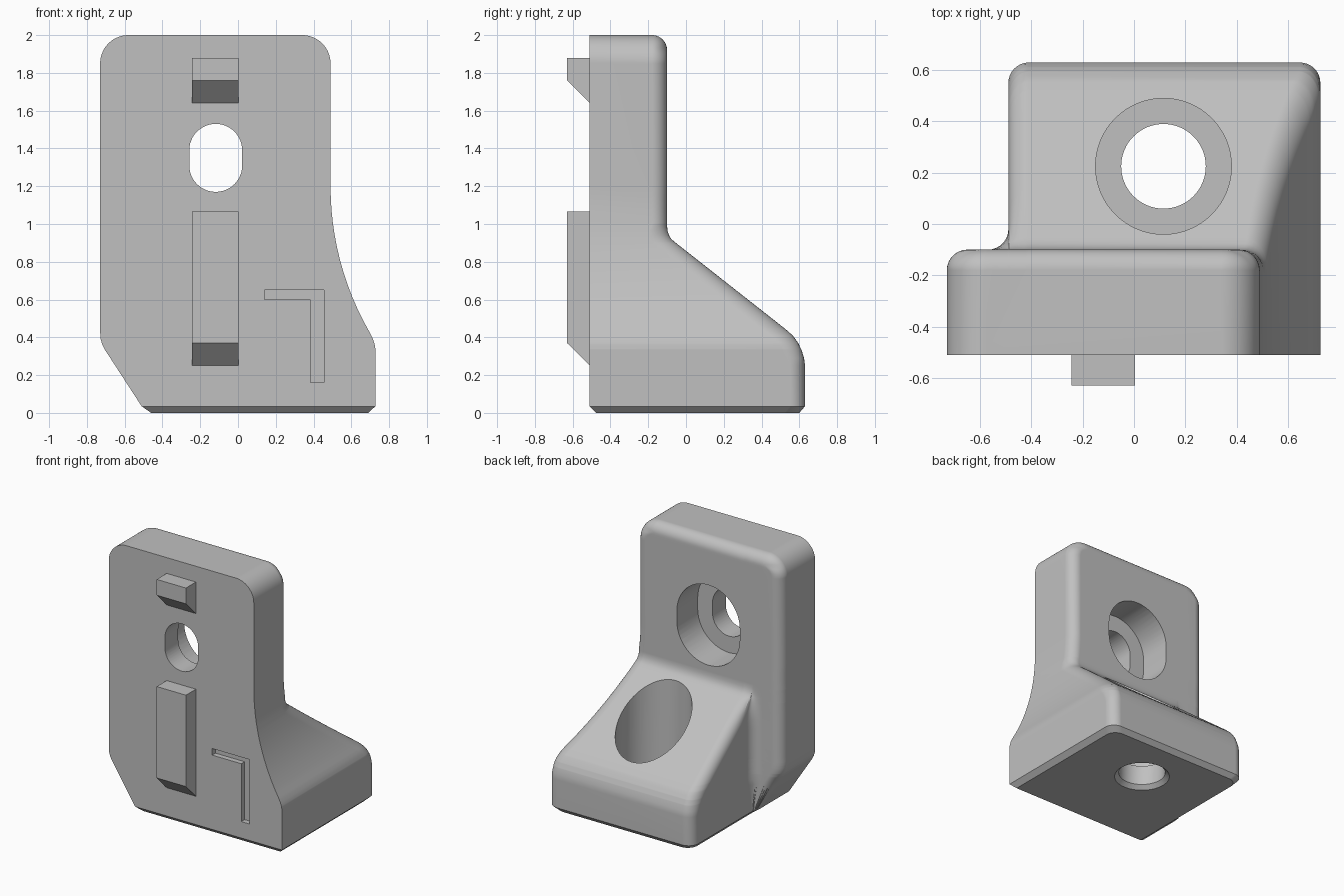
import bpy, bmesh
from math import sin, cos, pi, sqrt, radians
from mathutils import Vector

cube = bpy.data.objects.get("Cube")
if cube:
    bpy.data.objects.remove(cube, do_unlink=True)

grey = bpy.data.materials.new("plain grey")
grey.use_nodes = True
grey.diffuse_color = (0.53, 0.53, 0.53, 1)
grey.node_tree.nodes["Principled BSDF"].inputs["Base Color"].default_value = (0.53, 0.53, 0.53, 1)


def loft(name, rings):
    """Skin closed rings of equal point count and cap both ends."""
    bm = bmesh.new()
    rows = [[bm.verts.new(p) for p in ring] for ring in rings]
    n = len(rows[0])
    for low, high in zip(rows, rows[1:]):
        for i in range(n):
            j = (i + 1) % n
            bm.faces.new((low[i], low[j], high[j], high[i]))
    bm.faces.new(rows[0][::-1])
    bm.faces.new(rows[-1])
    bmesh.ops.remove_doubles(bm, verts=bm.verts[:], dist=0.0005)
    bmesh.ops.triangulate(bm, faces=[f for f in bm.faces if len(f.verts) == 4])
    bmesh.ops.recalc_face_normals(bm, faces=bm.faces[:])
    mesh = bpy.data.meshes.new(name)
    bm.to_mesh(mesh)
    bm.free()
    mesh.materials.append(grey)
    obj = bpy.data.objects.new(name, mesh)
    bpy.context.collection.objects.link(obj)
    return obj


def prism_y(name, outline, y0, y1):
    return loft(name, [[(x, y, z) for x, z in outline] for y in (y0, y1)])


def lookup(table, z):
    """Linear interpolation through (z, value) pairs."""
    for (z0, v0), (z1, v1) in zip(table, table[1:]):
        if z <= z1:
            return v0 + (v1 - v0) * max(0, z - z0) / (z1 - z0)
    return table[-1][1]


def corner(cx, cy, rx, ry, start, end, steps=8):
    angles = [radians(start + (end - start) * i / steps) for i in range(steps + 1)]
    return [(cx + rx * cos(a), cy + ry * sin(a)) for a in angles]


# Silhouette tables, by height
FILLET, TOP_R, TOP_Z = 0.08, 0.15, 1.85
plate_left = [(0, -.46), (.035, -.51), (.335, -.705), (.36, -.718), (.39, -.727), (.43, -.73), (2, -.73)]
foot_left = [(0, -.46), (.035, -.49), (2, -.49)]
flare_r = 1.55
flare = [(z, .49 + flare_r - sqrt(flare_r ** 2 - (1.2 - z) ** 2))
         for z in [.42 + .78 * i / 12 for i in range(13)]]
right_side = [(0, .69), (.035, .727), (.34, .727), (.365, .723), (.39, .715)] + flare + [(2, .49)]
foot_back = [(0, .6), (.035, .63), (.25, .63), (.29, .625), (.33, .613), (.37, .594), (.41, .565),
             (.445, .525), (.905, -.06), (.92, -.077), (.94, -.09), (.965, -.098), (.99, -.1), (2, -.1)]
front_face = [(0, -.475), (.035, -.51), (2, -.51)]
stretch = [(0, 1), (.25, 1), (.45, 1.6), (.9, 1.6), (1, 1), (2, 1)]


def body_slice(z):
    up = max(0, z - TOP_Z)
    inset = TOP_R - sqrt(max(0, TOP_R ** 2 - up ** 2))
    side_r = TOP_R - sqrt(max(0, (TOP_R - FILLET) ** 2 - up ** 2)) - inset
    lip = max(0, z - (2 - FILLET))
    plate_r = sqrt(max(0, FILLET ** 2 - lip ** 2))
    xl, xr = lookup(plate_left, z) + inset, lookup(right_side, z) - inset
    xf, front = lookup(foot_left, z), lookup(front_face, z)
    yp = -.1 - FILLET + plate_r - max(0, .035 - z)
    ys = yp if z >= .99 else lookup(foot_back, z)
    step, width = ys - yp, xf - xl
    edge_r = FILLET * lookup(stretch, z)
    right_r = plate_r if z > 1 else edge_r
    left_r, inner_r = min(edge_r, .6 * step), min(FILLET, .4 * step)
    plate_rx, inner_rx = min(side_r, .6 * width), min(FILLET, .4 * width)
    pts = [(xl, front), (xr, front)]
    pts += corner(xr - side_r, ys - right_r, side_r, right_r, 0, 90)
    pts += corner(xf + FILLET, ys - left_r, FILLET, left_r, 90, 180)
    pts += corner(xf - inner_rx, yp + inner_r, inner_rx, inner_r, 0, -90)
    pts += corner(xl + plate_rx, yp - plate_r, plate_rx, plate_r, 90, 180)
    return [(x, y, z) for x, y in pts]


# Bracket body: upright plate blended into a sloping foot
levels = {round(z, 4) for t in (plate_left, right_side, foot_back, stretch) for z, v in t}
levels |= {round(TOP_Z + TOP_R * sin(pi / 2 * i / 14), 4) for i in range(15)}
body = loft("bracket_body", [body_slice(z) for z in sorted(levels)])


# Cutters: stepped slot through the plate, stepped bore in the foot, corner groove
def slot(cx, cz, r, half, steps=24):
    pts = []
    for sign, start in ((1, 0), (-1, pi)):
        pts += [(cx + r * cos(start + pi * i / steps), cz + sign * half + r * sin(start + pi * i / steps))
                for i in range(steps + 1)]
    return pts


def lathe(name, cx, cy, profile, sides=64):
    return loft(name, [[(cx + r * cos(2 * pi * i / sides), cy + r * sin(2 * pi * i / sides), z)
                        for i in range(sides)] for r, z in profile])


groove = [(.14, .6), (.385, .6), (.385, .16), (.455, .16), (.455, .65), (.14, .65)]
cutters = [
    prism_y("slot_cutter", slot(-.118, 1.35, .14, .04), -.7, 0),
    prism_y("slot_recess_cutter", slot(-.118, 1.35, .265, .04), -.35, .2),
    lathe("bore_cutter", .115, .225, [(.205, -.01), (.165, .03), (.165, .18), (.265, .18), (.265, 1.2)]),
    prism_y("groove_cutter", groove, -.6, -.47),
]
bpy.context.view_layer.objects.active = body
for cutter in cutters:
    cutter.hide_render = True
    mod = body.modifiers.new("cut", 'BOOLEAN')
    mod.operation, mod.solver, mod.object = 'DIFFERENCE', 'EXACT', cutter
    bpy.ops.object.modifier_apply(modifier=mod.name)
    bpy.data.objects.remove(cutter, do_unlink=True)

# Smooth fillets with crisp edges
bpy.ops.object.select_all(action='DESELECT')
body.select_set(True)
bpy.ops.object.shade_smooth_by_angle(angle=radians(28))
weighted = body.modifiers.new("weighted normals", 'WEIGHTED_NORMAL')
weighted.keep_sharp = True


# Locating keys on the front face, each with a sloping underside
def key(name, top, nose, root):
    side = [(-.5, top), (-.63, top), (-.63, nose), (-.51, root), (-.5, root)]
    return loft(name, [[(x, y, z) for y, z in side] for x in (-.243, .003)])


key("upper_key", 1.88, 1.76, 1.64)
key("lower_key", 1.065, .37, .25)
